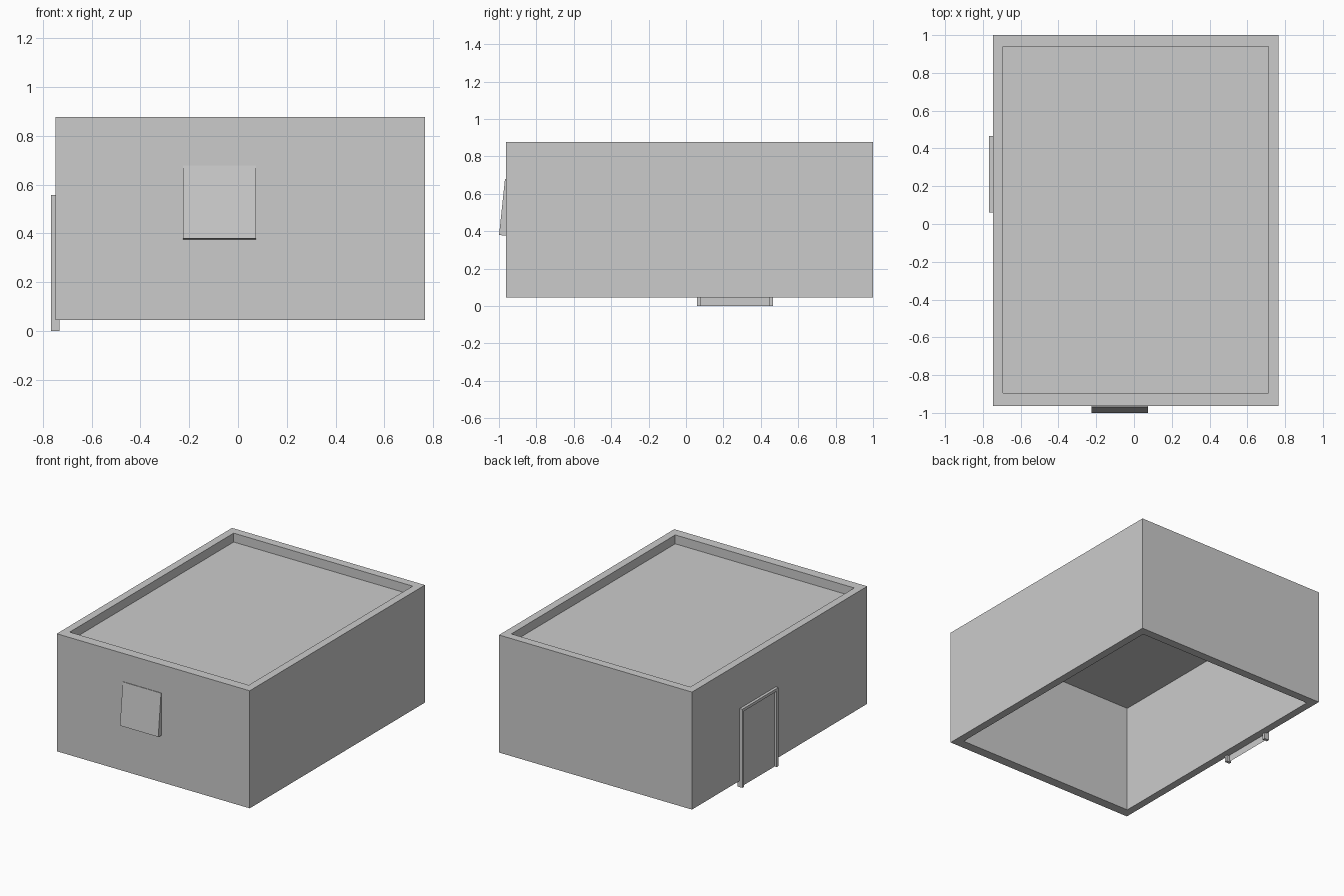
import bpy, bmesh, math
from mathutils import Matrix

if "Cube" in bpy.data.objects:
    bpy.data.objects.remove(bpy.data.objects["Cube"])


def make_object(name, bm):
    bmesh.ops.recalc_face_normals(bm, faces=bm.faces)
    mesh = bpy.data.meshes.new(name)
    bm.to_mesh(mesh)
    bm.free()
    obj = bpy.data.objects.new(name, mesh)
    bpy.context.collection.objects.link(obj)
    return obj


def box(name, lo, hi):
    bm = bmesh.new()
    bmesh.ops.create_cube(bm, size=1)
    for v in bm.verts:
        v.co = [(a + b) / 2 + c * (b - a) for a, b, c in zip(lo, hi, v.co)]
    return make_object(name, bm)


def plane(name, corners):
    bm = bmesh.new()
    bm.faces.new([bm.verts.new(c) for c in corners])
    return make_object(name, bm)


def rect(x0, x1, y0, y1):
    return [(x0, y0), (x1, y0), (x1, y1), (x0, y1)]


# Hollow wall ring, open at the bottom
Z0, Z1, ROOF = 0.045, 0.878, 0.815
outer = rect(-0.747, 0.766, -0.963, 1.0)
inner = rect(-0.693, 0.711, -0.895, 0.941)
bm = bmesh.new()
rings = [[bm.verts.new((x, y, z)) for x, y in loop]
         for loop, z in ((outer, Z0), (outer, Z1), (inner, Z1), (inner, Z0))]
for k in range(4):
    a, b = rings[k], rings[(k + 1) % 4]
    for i in range(4):
        j = (i + 1) % 4
        bm.faces.new((a[i], a[j], b[j], b[i]))
make_object("walls", bm)

# Flat roof sunk below the parapet
plane("roof", [(x, y, ROOF) for x, y in inner])

# Door frame and door sheet on the left wall
X0, X1, Y0, Y1, TOP, T = -0.767, -0.731, 0.06, 0.465, 0.557, 0.02
for name, y in (("door_jamb_front", Y0), ("door_jamb_back", Y1 - T)):
    box(name, (X0, y, 0), (X1, y + T, TOP - T))
box("door_lintel", (X0, Y0, TOP - T), (X1, Y1, TOP))
plane("door", [(-0.751, Y0 + T, 0), (-0.751, Y1 - T, 0),
               (-0.751, Y1 - T, TOP - T), (-0.751, Y0 + T, TOP - T)])

# Window panel, hinged at the top and tilted out of the front wall
shutter = box("window_panel", (-0.15, 0, -0.3), (0.15, 0.045, 0))
shutter.data.transform(Matrix.Translation((-0.076, -0.968, 0.678))
                       @ Matrix.Rotation(math.radians(-6), 4, 'X'))
